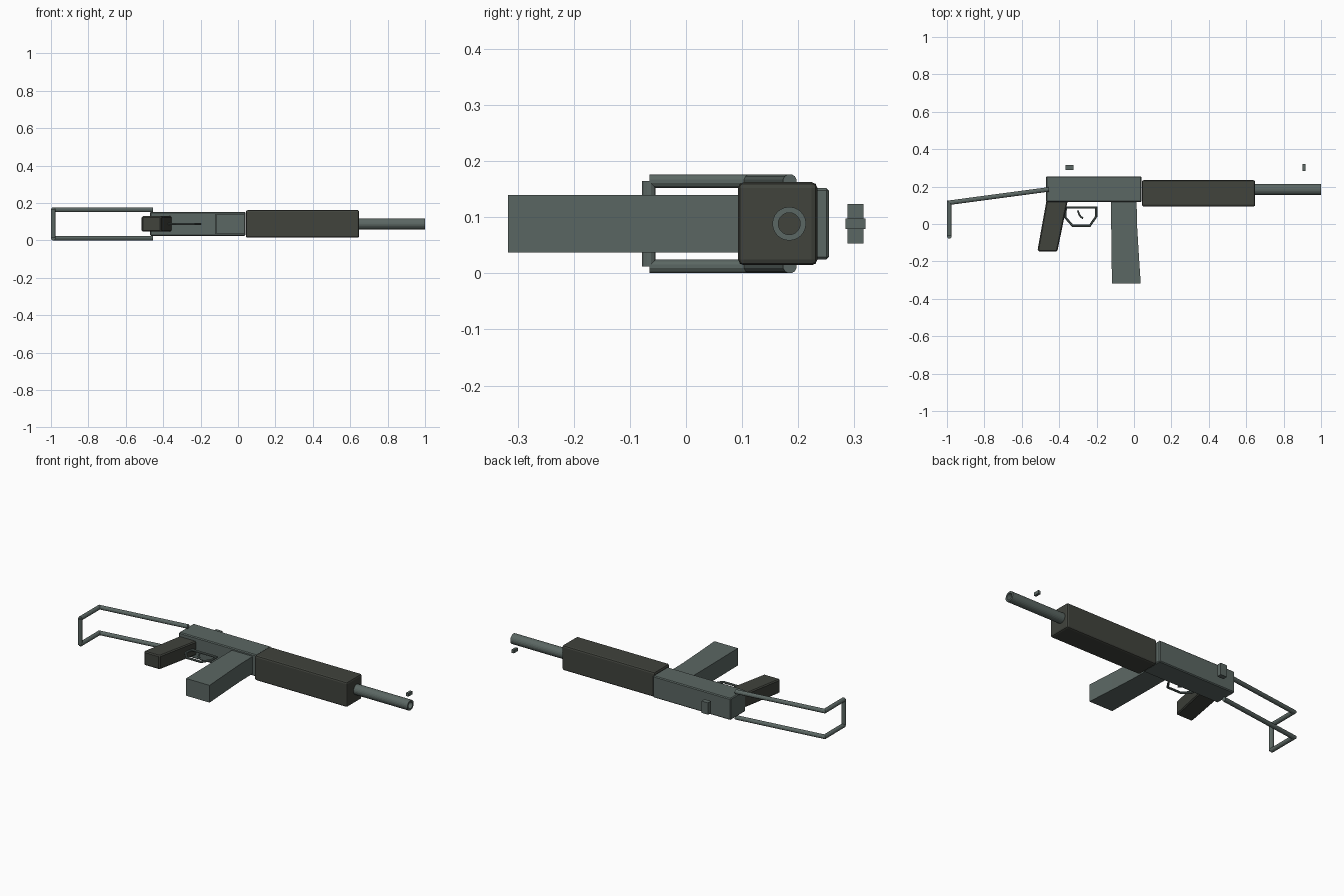
import bpy, bmesh, math
from mathutils import Vector

if "Cube" in bpy.data.objects:
    bpy.data.objects.remove(bpy.data.objects["Cube"])

ZC = 0.0885  # mid plane of the flat-lying model


def material(name, rgb):
    m = bpy.data.materials.new(name)
    m.diffuse_color = (*rgb, 1)
    m.use_nodes = True
    m.node_tree.nodes["Principled BSDF"].inputs["Base Color"].default_value = m.diffuse_color
    return m


METAL = material("grey green metal", (0.105, 0.135, 0.125))
DARK = material("dark olive polymer", (0.052, 0.056, 0.046))


def finish(name, bm, mat, bevel=0, segments=1):
    bmesh.ops.recalc_face_normals(bm, faces=bm.faces)
    me = bpy.data.meshes.new(name)
    bm.to_mesh(me)
    bm.free()
    me.materials.append(mat)
    ob = bpy.data.objects.new(name, me)
    bpy.context.collection.objects.link(ob)
    if bevel:
        mod = ob.modifiers.new("Bevel", 'BEVEL')
        mod.width = bevel
        mod.segments = segments
    return ob


def plate(name, profile, half, mat, bevel=0, segments=1):
    """Extrude an xy profile symmetrically about the mid plane."""
    bm = bmesh.new()
    face = bm.faces.new([bm.verts.new((x, y, ZC - half)) for x, y in profile])
    ext = bmesh.ops.extrude_face_region(bm, geom=[face])["geom"]
    bmesh.ops.translate(bm, vec=(0, 0, 2 * half),
                        verts=[v for v in ext if isinstance(v, bmesh.types.BMVert)])
    return finish(name, bm, mat, bevel, segments)


def box(name, x0, x1, y0, y1, half, mat, bevel=0, segments=1):
    return plate(name, [(x0, y0), (x1, y0), (x1, y1), (x0, y1)], half, mat, bevel, segments)


def rod(name, points, r, mat, sides=12, closed=False):
    """Sweep a round section along a path with mitred corners."""
    bm = bmesh.new()
    pts = [Vector(p) for p in points]
    n = len(pts)
    rings = []
    for i, p in enumerate(pts):
        a = (p - pts[i - 1]).normalized() if i or closed else None
        b = (pts[(i + 1) % n] - p).normalized() if i < n - 1 or closed else None
        a, b = a or b, b or a
        t = (a + b).normalized()
        stretch = 1 / max(t.dot(a), 0.4)
        up = Vector((0, 0, 1)) if abs(t.z) < 0.9 else Vector((1, 0, 0))
        side = t.cross(up).normalized()
        up = side.cross(t)
        rings.append([bm.verts.new(p + r * (math.cos(q) * side * stretch + math.sin(q) * up))
                      for q in [2 * math.pi * (k + .5) / sides for k in range(sides)]])
    for i in range(n if closed else n - 1):
        u, v = rings[i], rings[(i + 1) % n]
        for k in range(sides):
            j = (k + 1) % sides
            bm.faces.new((u[k], u[j], v[j], v[k]))
    if not closed:
        bm.faces.new(rings[0])
        bm.faces.new(rings[-1])
    return finish(name, bm, mat)


# Body and forward cover
box("receiver", -0.47, 0.04, 0.117, 0.255, 0.064, METAL, 0.005)
box("handguard", 0.042, 0.648, 0.093, 0.234, 0.074, DARK, 0.01, 2)

# Magazine and grip
plate("magazine", [(-0.122, 0.125), (-0.122, 0.0), (-0.118, -0.317), (0.036, -0.317),
                   (0.025, -0.15), (0.016, 0.0), (0.014, 0.125)], 0.051, METAL)
plate("grip", [(-0.468, 0.125), (-0.515, -0.135), (-0.513, -0.147), (-0.41, -0.147),
               (-0.354, 0.125)], 0.041, DARK, 0.006)

# Hollow barrel, open at both ends
bm = bmesh.new()
N = 24
loops = []
for x, r in [(0.64, 0.03), (1.0, 0.03), (1.0, 0.0195), (0.64, 0.0195)]:
    loops.append([bm.verts.new((x, 0.184 + r * math.cos(2 * math.pi * k / N),
                                ZC + r * math.sin(2 * math.pi * k / N))) for k in range(N)])
for i in range(4):
    u, v = loops[i], loops[(i + 1) % 4]
    for k in range(N):
        j = (k + 1) % N
        bm.faces.new((u[k], u[j], v[j], v[k]))
finish("barrel", bm, METAL)

# Floating sights
box("rear_sight", -0.365, -0.323, 0.288, 0.316, 0.035, METAL)
box("front_sight", 0.902, 0.917, 0.284, 0.32, 0.0095, METAL)

# Trigger guard loop and trigger
guard = [(-0.365, 0.088), (-0.202, 0.088), (-0.202, 0.04), (-0.237, -0.01),
         (-0.328, -0.01), (-0.367, 0.035)]
rod("trigger_guard", [(x, y, ZC) for x, y in guard], 0.0065, METAL, 8, closed=True)
rod("trigger", [(x, y, ZC) for x, y in
                [(-0.3, 0.072), (-0.295, 0.055), (-0.286, 0.04), (-0.272, 0.03)]],
    0.005, METAL, 8)

# Wire stock: two side rods and a crossbar
for side, z in (("lower", 0.0125), ("upper", 0.1645)):
    rod("stock_rod_" + side, [(-0.455, 0.185, z), (-0.987, 0.114, z), (-0.987, -0.065, z)],
        0.0125, METAL)
rod("stock_crossbar", [(-0.987, -0.066, 0.0125), (-0.987, -0.066, 0.1645)], 0.0125, METAL)
